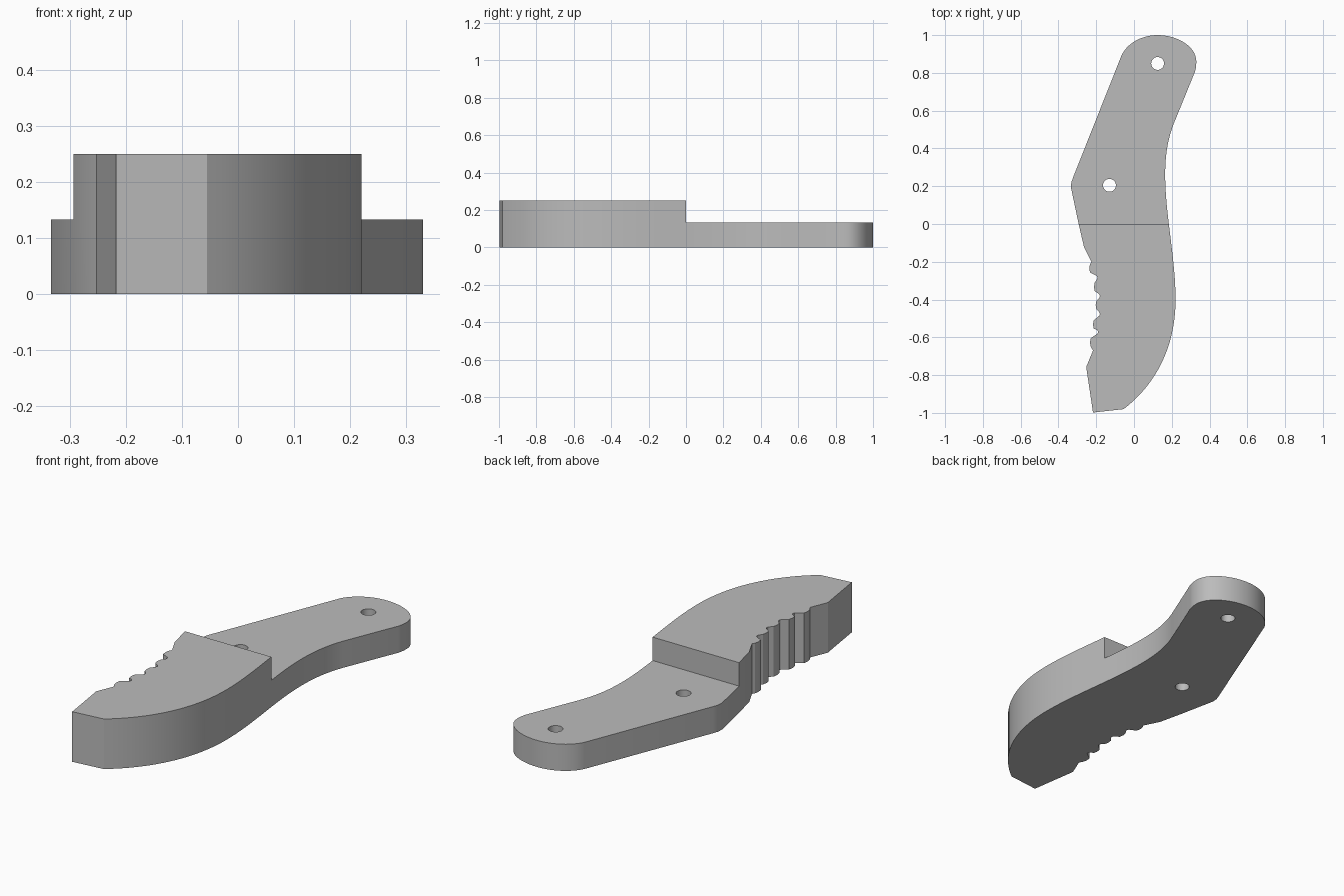
import bpy
import bmesh
import math
from mathutils import Vector
from mathutils.geometry import interpolate_bezier

if "Cube" in bpy.data.objects:
    bpy.data.objects.remove(bpy.data.objects["Cube"])

JAW_TOP, TANG_TOP = 0.25, 0.133

grey = bpy.data.materials.new("plain grey")
grey.use_nodes = True
grey.diffuse_color = (0.5, 0.5, 0.5, 1)
grey.node_tree.nodes["Principled BSDF"].inputs["Base Color"].default_value = (0.5, 0.5, 0.5, 1)


def curve(a, h1, h2, b, n=14):
    """Sampled curve between two points, without its last point."""
    pts = interpolate_bezier(*[Vector((*p, 0)) for p in (a, h1, h2, b)], n)
    return [(p.x, p.y) for p in pts[:-1]]


def prism(name, outline, z0, z1):
    bm = bmesh.new()
    base = bm.faces.new([bm.verts.new((x, y, z0)) for x, y in outline])
    top = bmesh.ops.extrude_face_region(bm, geom=[base])["geom"]
    moved = [v for v in top if isinstance(v, bmesh.types.BMVert)]
    bmesh.ops.translate(bm, verts=moved, vec=(0, 0, z1 - z0))
    bmesh.ops.recalc_face_normals(bm, faces=bm.faces)
    mesh = bpy.data.meshes.new(name)
    bm.to_mesh(mesh)
    bm.free()
    obj = bpy.data.objects.new(name, mesh)
    bpy.context.collection.objects.link(obj)
    mesh.materials.append(grey)
    return obj


def cut(target, cutter):
    cutter.hide_render = True
    mod = target.modifiers.new("cut", "BOOLEAN")
    mod.operation, mod.solver, mod.object = "DIFFERENCE", "EXACT", cutter
    bpy.context.view_layer.objects.active = target
    bpy.ops.object.modifier_apply(modifier=mod.name)
    bpy.data.objects.remove(cutter)


# Rounded end of the tang and the long curved back
outline = curve((-0.065, 0.895), (-0.03, 0.965), (0.05, 1), (0.125, 1))
outline += curve((0.125, 1), (0.23, 1), (0.33, 0.94), (0.33, 0.86))
outline += curve((0.33, 0.86), (0.33, 0.83), (0.325, 0.81), (0.317, 0.79), 5)
outline += curve((0.21, 0.53), (0.175, 0.44), (0.165, 0.35), (0.165, 0.26))
outline += curve((0.165, 0.26), (0.165, 0.05), (0.22, -0.18), (0.22, -0.4), 18)
outline += curve((0.22, -0.4), (0.22, -0.68), (0.09, -0.87), (-0.055, -0.98), 18)

# Blunt jaw tip
outline += [(-0.055, -0.98), (-0.217, -0.998), (-0.253, -0.757), (-0.217, -0.67)]

# Gripping teeth: each has a blunt crest, with a small rounded notch after it
crests = [(-0.233, -0.627), (-0.217, -0.532), (-0.203, -0.43), (-0.212, -0.333), (-0.237, -0.235)]
notches = [(-0.19, -0.57), (-0.18, -0.475), (-0.18, -0.38), (-0.193, -0.283)]
for i, (x, y) in enumerate(crests):
    outline += [(x + 0.004, y - 0.022), (x, y), (x + 0.004, y + 0.022)]
    if i < len(notches):
        nx, ny = notches[i]
        outline += [(nx - 0.003, ny - 0.01), (nx, ny), (nx - 0.005, ny + 0.009)]

# Inner edge leading back to the tang elbow
outline += [(-0.225, -0.2), (-0.265, -0.12), (-0.293, 0), (-0.333, 0.19), (-0.332, 0.22), (-0.322, 0.248)]

jaw = prism("gripper_jaw", outline, 0, JAW_TOP)

# Step down to the thin tang
cut(jaw, prism("step_cutter", [(-1, 0), (1, 0), (1, 2), (-1, 2)], TANG_TOP, 1))

# Two pivot holes
for cx, cy in [(0.125, 0.85), (-0.13, 0.205)]:
    ring = [(cx + 0.034 * math.cos(a), cy + 0.034 * math.sin(a))
            for a in (math.tau * k / 32 for k in range(32))]
    cut(jaw, prism("hole_cutter", ring, -0.1, 0.5))

bpy.ops.object.select_all(action="DESELECT")
jaw.select_set(True)
bpy.context.view_layer.objects.active = jaw
bpy.ops.object.shade_smooth_by_angle(angle=math.radians(20))
